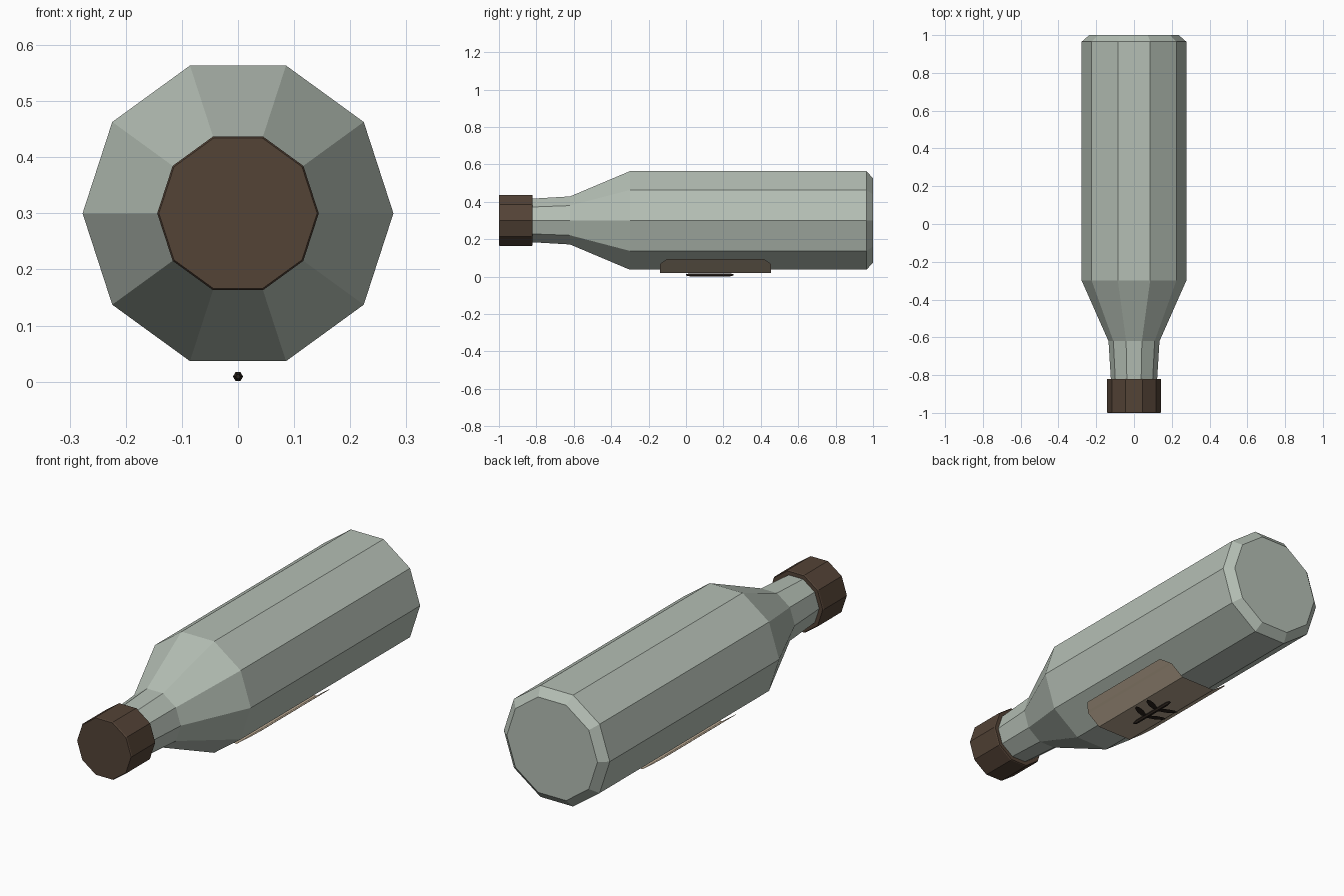
import bpy, bmesh, math

if "Cube" in bpy.data.objects:
    bpy.data.objects.remove(bpy.data.objects["Cube"], do_unlink=True)

SIDES = 10
AXIS_Z = 0.3


def material(name, rgb):
    m = bpy.data.materials.new(name)
    m.use_nodes = True
    m.diffuse_color = (*rgb, 1)
    bsdf = next(n for n in m.node_tree.nodes if n.type == 'BSDF_PRINCIPLED')
    bsdf.inputs["Base Color"].default_value = (*rgb, 1)
    return m


glass = material("pale green glass", (0.46, 0.52, 0.46))
brown = material("dark brown cap", (0.088, 0.056, 0.037))
tan = material("tan paper", (0.46, 0.37, 0.27))
ink = material("dark ink", (0.022, 0.015, 0.011))


def finish(bm, name, mat):
    mesh = bpy.data.meshes.new(name)
    bm.to_mesh(mesh)
    bm.free()
    mesh.materials.append(mat)
    obj = bpy.data.objects.new(name, mesh)
    bpy.context.collection.objects.link(obj)
    return obj


def lathe(name, profile, mat, sides=SIDES, z=AXIS_Z):
    """Closed turned solid along y from (y, radius) pairs."""
    bm = bmesh.new()
    rings = []
    for y, r in profile:
        rings.append([bm.verts.new((r * math.cos(math.tau * i / sides), y,
                                    z + r * math.sin(math.tau * i / sides)))
                      for i in range(sides)])
    for a, b in zip(rings, rings[1:]):
        for i in range(sides):
            j = (i + 1) % sides
            bm.faces.new((a[i], a[j], b[j], b[i]))
    bm.faces.new(rings[0])
    bm.faces.new(rings[-1])
    bmesh.ops.recalc_face_normals(bm, faces=bm.faces)
    return finish(bm, name, mat)


# Bottle and cap
lathe("bottle_body", [(-0.83, 0.122), (-0.62, 0.135), (-0.30, 0.277),
                      (0.965, 0.277), (1.0, 0.237)], glass)
lathe("bottle_cap", [(-1.0, 0.141), (-0.995, 0.144),
                     (-0.825, 0.144), (-0.82, 0.141)], brown)

# Paper label: a thin sheet wrapped under three facets, with clipped corners
bm = bmesh.new()
columns = [(0.194, 0.0945, 0.04), (0.165, 0.073, 0.008), (0.155, 0.066, 0.0),
           (0.0912, 0.0194, 0.0)]
columns = [(-x, z, c) for x, z, c in columns] + columns[::-1]
strip = [(bm.verts.new((x, -0.14 + c, z)), bm.verts.new((x, 0.455 - c, z)))
         for x, z, c in columns]
for a, b in zip(strip, strip[1:]):
    bm.faces.new((a[0], a[1], b[1], b[0]))
finish(bm, "label", tan)

# Painted sprig: a thin stem with flat leaves
lathe("sprig_stem", [(0.0, 0.004), (0.02, 0.009), (0.235, 0.009), (0.255, 0.004)],
      ink, sides=6, z=0.009)


def leaf(name, cx, cy, angle, length=0.05, width=0.016):
    bm = bmesh.new()
    c, s = math.cos(angle), math.sin(angle)
    ring = []
    for i in range(8):
        t = -math.tau * i / 8
        u, v = length * math.cos(t), width * math.sin(t)
        ring.append(bm.verts.new((cx + u * c - v * s, cy + u * s + v * c, 0.012)))
    bm.faces.new(ring)
    finish(bm, name, ink)


for pair, y in (("front", 0.085), ("rear", 0.165)):
    for side, sign in (("left", 1), ("right", -1)):
        leaf(f"sprig_leaf_{pair}_{side}", sign * 0.045, y + 0.015, sign * 0.45)
